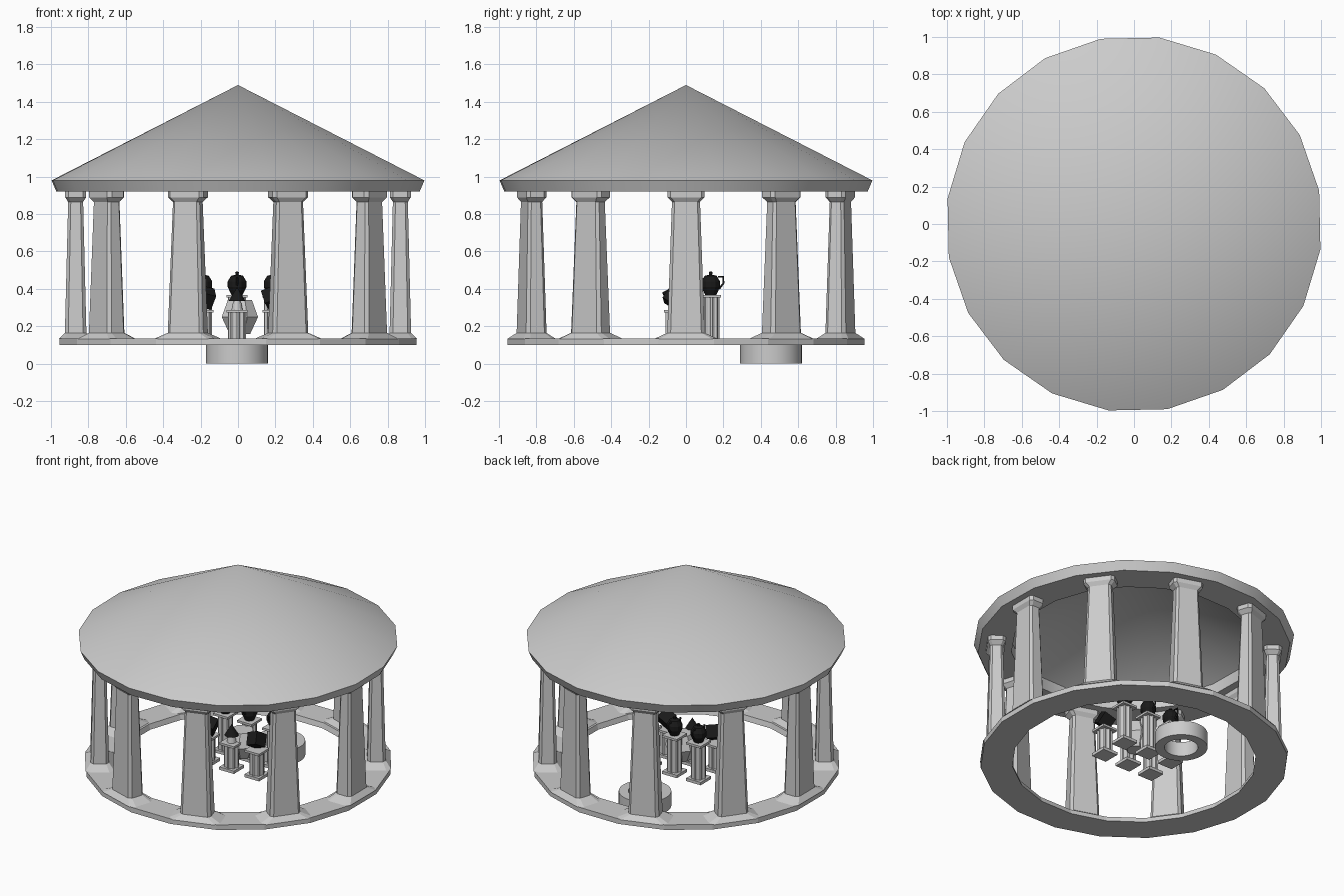
import bpy, bmesh
from math import pi, cos, sin, radians
from mathutils import Matrix, Vector

cube = bpy.data.objects.get("Cube")
if cube:
    bpy.data.objects.remove(cube, do_unlink=True)


def material(name, value):
    m = bpy.data.materials.new(name)
    m.use_nodes = True
    colour = (value, value, value, 1)
    m.diffuse_color = colour
    m.node_tree.nodes["Principled BSDF"].inputs["Base Color"].default_value = colour
    return m


STONE = material("pale stone", 0.6)
BLACK = material("black", 0.01)


def finish(bm, name, mat, smooth=None):
    bmesh.ops.recalc_face_normals(bm, faces=bm.faces)
    mesh = bpy.data.meshes.new(name)
    bm.to_mesh(mesh)
    bm.free()
    ob = bpy.data.objects.new(name, mesh)
    bpy.context.collection.objects.link(ob)
    mesh.materials.append(mat)
    if smooth:
        bpy.ops.object.select_all(action='DESELECT')
        ob.select_set(True)
        bpy.context.view_layer.objects.active = ob
        bpy.ops.object.shade_smooth_by_angle(angle=radians(smooth))
    return ob


def lathe(name, profile, sides, mat, turn=0, at=(0, 0, 0), closed=False, smooth=None):
    """Spin (radius, height) points; radius 0 becomes a pole."""
    bm = bmesh.new()
    rings = []
    for r, z in profile:
        count = sides if r else 1
        rings.append([bm.verts.new((at[0] + r * cos(turn + 2 * pi * i / sides),
                                    at[1] + r * sin(turn + 2 * pi * i / sides),
                                    at[2] + z)) for i in range(count)])
    pairs = list(zip(rings, rings[1:]))
    if closed:
        pairs.append((rings[-1], rings[0]))
    for a, b in pairs:
        for i in range(sides):
            j = (i + 1) % sides
            loop = [a[i % len(a)], a[j % len(a)], b[j % len(b)], b[i % len(b)]]
            bm.faces.new(list(dict.fromkeys(loop)))
    return finish(bm, name, mat, smooth)


def loft(bm, sections):
    """Skin a stack of equal-length outlines and cap both ends."""
    rings = [[bm.verts.new(p) for p in s] for s in sections]
    n = len(rings[0])
    for a, b in zip(rings, rings[1:]):
        for i in range(n):
            j = (i + 1) % n
            bm.faces.new((a[i], a[j], b[j], b[i]))
    bm.faces.new(rings[0])
    bm.faces.new(rings[-1])


def chamfered(depth, width, z, cut):
    a, b = depth / 2, width / 2
    quarter = [(a, b - cut), (a - cut, b)]
    half = quarter + [(-x, y) for x, y in reversed(quarter)]
    return [(x, y, z) for x, y in half + [(-x, -y) for x, y in half]]


# Roof: hollow cone with a bevelled eave
lathe("roof", [(0, 1.49), (1.006, 0.98), (0.98, 0.92), (0.77, 0.92), (0.77, 1.0), (0, 1.42)],
      20, STONE, turn=radians(10.2), smooth=25)

# Base ring
lathe("base_ring", [(0.965, 0.10), (0.965, 0.135), (0.775, 0.135), (0.765, 0.10)],
      20, STONE, turn=radians(9), closed=True)

# Ten tapered columns with flared feet and capitals
for k in range(10):
    bm = bmesh.new()
    loft(bm, [chamfered(d, w, z, c) for d, w, z, c in (
        (0.18, 0.34, 0.133, 0.03), (0.115, 0.20, 0.165, 0.018),
        (0.08, 0.15, 0.865, 0.014), (0.112, 0.20, 0.89, 0.018),
        (0.112, 0.20, 0.922, 0.018))])
    bm.transform(Matrix.Rotation(k * pi / 5, 4, 'Z') @ Matrix.Translation((0.868, 0, 0)))
    finish(bm, "column_%d" % (k + 1), STONE)

# Round well ring at the back
lathe("well_ring", [(0.165, 0), (0.165, 0.10), (0.105, 0.10), (0.105, 0)], 32, STONE,
      at=(-0.005, 0.455, 0), closed=True, smooth=30)


# Fluted pedestals: short front row, tall back row
def pedestal(name, x, y, top):
    bm = bmesh.new()

    def slab(z0, z1):
        loft(bm, [[(x + sx * 0.056, y + sy * 0.056, z)
                   for sx, sy in ((1, 1), (-1, 1), (-1, -1), (1, -1))] for z in (z0, z1)])

    def flutes(z):
        return [(x + r * cos(a), y + r * sin(a), z) for i in range(32)
                for r, a in [(0.048 if i % 4 < 2 else 0.040, 2 * pi * i / 32)]]

    slab(0.10, 0.12)
    loft(bm, [flutes(0.12), flutes(top - 0.015)])
    slab(top - 0.015, top)
    finish(bm, name, STONE)


FRONT, BACK = -0.062, 0.132
for side, x in (("right", -0.188), ("middle", -0.005), ("left", 0.188)):
    pedestal("front_pedestal_" + side, x, FRONT, 0.288)
    pedestal("back_pedestal_" + side, x, BACK, 0.368)

# Faceted urn between the rows
lathe("faceted_urn", [(0, 0.16), (0.06, 0.16), (0.105, 0.25), (0.07, 0.34), (0, 0.34)], 8,
      STONE, at=(0.01, 0.035, 0), turn=pi / 8)


# Black exhibits
def block(name, at, size, tilt):
    bm = bmesh.new()
    bmesh.ops.create_cube(bm, size=size)
    turn = Matrix.Rotation(tilt, 4, Vector((1, 0.6, 0.4)).normalized())
    bm.transform(Matrix.Translation(at) @ turn)
    finish(bm, name, BLACK)


block("tilted_block_right", (-0.175, FRONT, 0.355), 0.085, 0.6)
block("tilted_block_left", (0.185, FRONT, 0.352), 0.085, -0.7)

lathe("cone_stand", [(0, 0.288), (0.03, 0.288), (0.02, 0.337), (0, 0.337)], 12, STONE,
      at=(-0.005, FRONT, 0))
lathe("cone", [(0, 0.335), (0.045, 0.335), (0, 0.41)], 16, BLACK, at=(-0.005, FRONT, 0))


def tube(name, points, radius):
    curve = bpy.data.curves.new(name, 'CURVE')
    curve.dimensions = '3D'
    curve.bevel_depth = radius
    curve.bevel_resolution = 1
    curve.use_fill_caps = True
    line = curve.splines.new('POLY')
    line.points.add(len(points) - 1)
    for p, co in zip(line.points, points):
        p.co = (*co, 1)
    ob = bpy.data.objects.new(name, curve)
    bpy.context.collection.objects.link(ob)
    curve.materials.append(BLACK)


# Lidded pots with spout and handle on the tall pedestals
for side, x in (("right", -0.188), ("middle", -0.005), ("left", 0.188)):
    lathe("pot_" + side, [(0, 0.368), (0.03, 0.368), (0.05, 0.41), (0.05, 0.44), (0.032, 0.47),
                          (0.008, 0.476), (0.01, 0.49), (0, 0.494)], 12, BLACK,
          at=(x, BACK, 0))
    tube("pot_handle_" + side, [(x, BACK + dy, z) for dy, z in
                                ((0.04, 0.465), (0.068, 0.465), (0.068, 0.43), (0.045, 0.40))],
         0.006)
    tube("pot_spout_" + side, [(x, BACK - dy, z) for dy, z in
                               ((0.035, 0.41), (0.058, 0.435), (0.065, 0.46))], 0.007)
